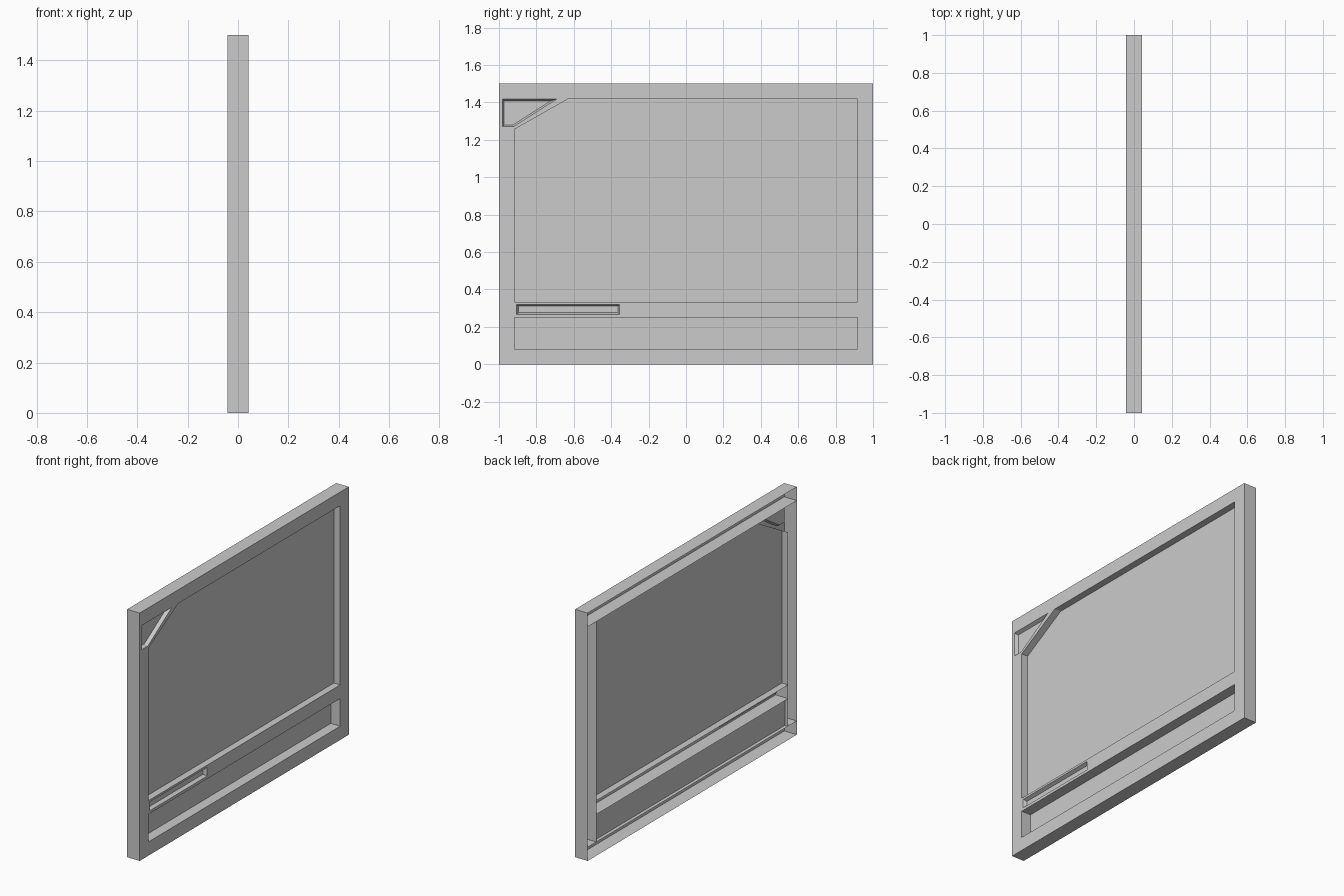
import bpy
import bmesh

cube = bpy.data.objects.get("Cube")
if cube:
    bpy.data.objects.remove(cube, do_unlink=True)

FRONT, BACK = 0.042, -0.042
H = 1.5
E, LOW, HIGH = 0.917, 0.083, 1.417

grey = bpy.data.materials.new("light_grey")
grey.use_nodes = True
colour = (0.6, 0.6, 0.6, 1)
grey.diffuse_color = colour
grey.node_tree.nodes["Principled BSDF"].inputs["Base Color"].default_value = colour


def rect(y0, y1, z0, z1):
    return [(y0, z0), (y1, z0), (y1, z1), (y0, z1)]


def ring(bm, points, x):
    return [bm.verts.new((x, y, z)) for y, z in points]


def walls(bm, points, x0, x1):
    a, b = ring(bm, points, x0), ring(bm, points, x1)
    n = len(points)
    for i in range(n):
        j = (i + 1) % n
        bm.faces.new((a[i], a[j], b[j], b[i]))


def finish(bm, name):
    mesh = bpy.data.meshes.new(name)
    bm.to_mesh(mesh)
    bm.free()
    mesh.materials.append(grey)
    obj = bpy.data.objects.new(name, mesh)
    bpy.context.collection.objects.link(obj)
    return obj


outer = rect(-1, 1, 0, H)
upper = [(-E, 0.333), (E, 0.333), (E, HIGH), (-0.633, HIGH), (-E, 1.256)]
lower = rect(-E, E, LOW, 0.25)
slot = rect(-0.905, -0.355, 0.267, 0.32)
corner = [(-0.981, 1.271), (-0.922, 1.271), (-0.692, HIGH), (-0.981, HIGH)]

# Front plate with its openings
bm = bmesh.new()
edges = []
for loop in (outer, upper, lower, slot, corner):
    v = ring(bm, loop, FRONT)
    edges += [bm.edges.new((v[i], v[(i + 1) % len(v)])) for i in range(len(v))]
bmesh.ops.triangle_fill(bm, edges=edges, use_beauty=True, normal=(1, 0, 0))
bmesh.ops.dissolve_limit(bm, angle_limit=0.01, verts=bm.verts, edges=bm.edges)
finish(bm, "front_plate")

# Outer rim, open at the back
bm = bmesh.new()
walls(bm, outer, FRONT, BACK)
finish(bm, "outer_rim")

# Recessed panels and the full-depth walls around them
for name, loop, x in (("upper", upper, 0.0), ("lower", lower, -0.021)):
    bm = bmesh.new()
    walls(bm, loop, FRONT, BACK)
    finish(bm, name + "_panel_walls")
    bm = bmesh.new()
    bm.faces.new(ring(bm, loop, x))
    finish(bm, name + "_panel")

# Inner ribs running out to the rim and down the sides
ribs = [("top_rib", (-1, HIGH), (1, HIGH)), ("bottom_rib", (-1, LOW), (1, LOW)),
        ("left_side_rib", (E, LOW), (E, HIGH)), ("right_side_rib", (-E, LOW), (-E, 1.256))]
for name, a, b in ribs:
    bm = bmesh.new()
    p, q = ring(bm, (a, b), FRONT), ring(bm, (a, b), BACK)
    bm.faces.new((p[0], p[1], q[1], q[0]))
    finish(bm, name)

# Shallow tapered recesses: narrow slot and corner notch
for name, loop in (("slot_recess", slot), ("corner_recess", corner)):
    bm = bmesh.new()
    face = bm.faces.new(ring(bm, loop, FRONT))
    bm.normal_update()
    bmesh.ops.inset_region(bm, faces=[face], thickness=0.009, depth=-0.021,
                           use_boundary=True, use_even_offset=True)
    finish(bm, name)
